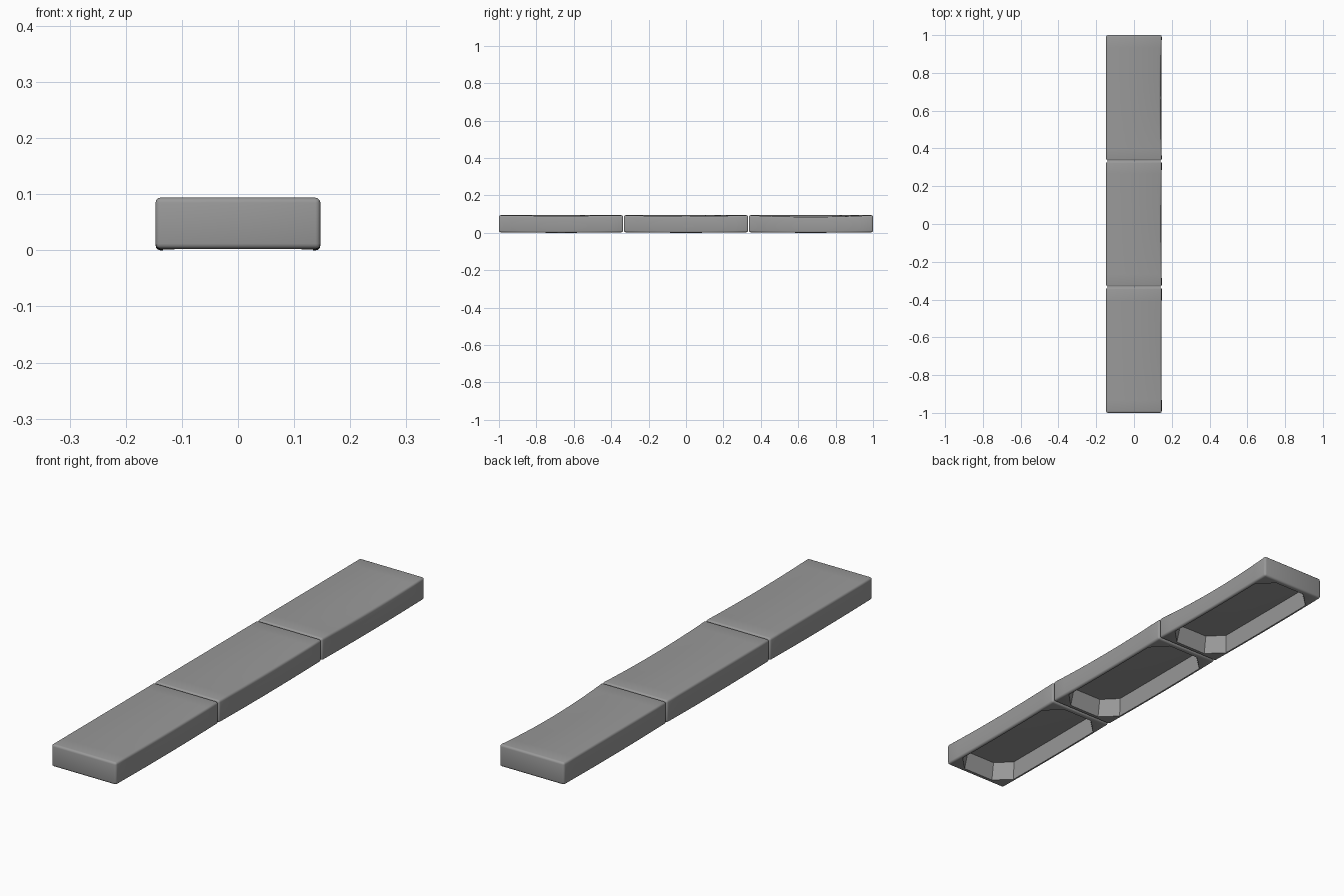
import bpy, bmesh

if "Cube" in bpy.data.objects:
    bpy.data.objects.remove(bpy.data.objects["Cube"])

PITCH = 0.668
L, W, H = 0.664, 0.294, 0.091

# dark grey stone
stone = bpy.data.materials.new("dark_stone")
stone.diffuse_color = (0.32, 0.32, 0.32, 1)
stone.use_nodes = True
stone.node_tree.nodes["Principled BSDF"].inputs["Base Color"].default_value = stone.diffuse_color


def hollow_underside(bm):
    """Swap the bottom face for a rim with a deep eight-sided recess."""
    bottom = min((f for f in bm.faces if f.normal.z < -0.99),
                 key=lambda f: -f.calc_area())
    corners = list(bottom.verts)
    ring = []
    n = len(corners)
    for i, c in enumerate(corners):
        # two opening points per corner: one towards each neighbouring corner
        for other in (corners[i - 1], corners[(i + 1) % n]):
            along_x = abs(other.co.x - c.co.x) > abs(other.co.y - c.co.y)
            x, y = (0.072, 0.312) if along_x else (0.134, 0.25)
            sx = 1 if c.co.x > 0 else -1
            sy = 1 if c.co.y > 0 else -1
            ring.append(bm.verts.new((sx * x, sy * y, c.co.z)))
    bm.faces.remove(bottom)
    for i, c in enumerate(corners):
        a, b = ring[2 * i], ring[2 * i + 1]
        bm.faces.new((c, b, a))
        bm.faces.new((c, corners[(i + 1) % n], ring[(2 * i + 2) % (2 * n)], b))
    opening = bm.faces.new(ring)
    ceiling = bmesh.ops.extrude_discrete_faces(bm, faces=[opening])["faces"][0]
    for v in ceiling.verts:
        v.co.z += 0.072
        v.co.x *= 0.94
        v.co.y *= 0.95


def edging_block(name, y0, wear):
    """Rounded, slightly worn hollow block, open underneath."""
    bm = bmesh.new()
    bmesh.ops.create_cube(bm, size=1)
    for v in bm.verts:
        v.co.x *= W
        v.co.y *= L
        v.co.z = (v.co.z + 0.5) * H
    # rounded outer edges
    bmesh.ops.bevel(bm, geom=bm.edges[:], offset=0.009, segments=3,
                    profile=0.5, affect='EDGES')
    hollow_underside(bm)
    # cross cuts so the block can bow
    for i in range(1, 10):
        bmesh.ops.bisect_plane(bm, geom=bm.verts[:] + bm.edges[:] + bm.faces[:],
                               plane_co=(0, (i / 10 - 0.5) * L, 0), plane_no=(0, 1, 0))
    bmesh.ops.bisect_plane(bm, geom=bm.verts[:] + bm.edges[:] + bm.faces[:],
                           plane_co=(0, 0, 0), plane_no=(1, 0, 0))
    # bellied underside, with wear on the right top edge
    for v in bm.verts:
        mid = 1 - (2 * v.co.y / L) ** 2
        right = max(0, v.co.x / (W / 2))
        top = v.co.z / H
        v.co.z += 0.003 * (1 - mid * (1 - top)) - wear * right * top * mid
        v.co.x -= wear * 0.6 * right * top * mid
    bmesh.ops.recalc_face_normals(bm, faces=bm.faces[:])
    mesh = bpy.data.meshes.new(name)
    bm.to_mesh(mesh)
    bm.free()
    mesh.materials.append(stone)
    ob = bpy.data.objects.new(name, mesh)
    ob.location.y = y0
    bpy.context.collection.objects.link(ob)
    bpy.ops.object.select_all(action='DESELECT')
    ob.select_set(True)
    bpy.context.view_layer.objects.active = ob
    bpy.ops.object.shade_smooth_by_angle(angle=0.7)


# row of three blocks, the back one most worn
for label, k, wear in (("front", -1, 0.004), ("middle", 0, 0.006), ("back", 1, 0.010)):
    edging_block(label + "_block", k * PITCH, wear)
